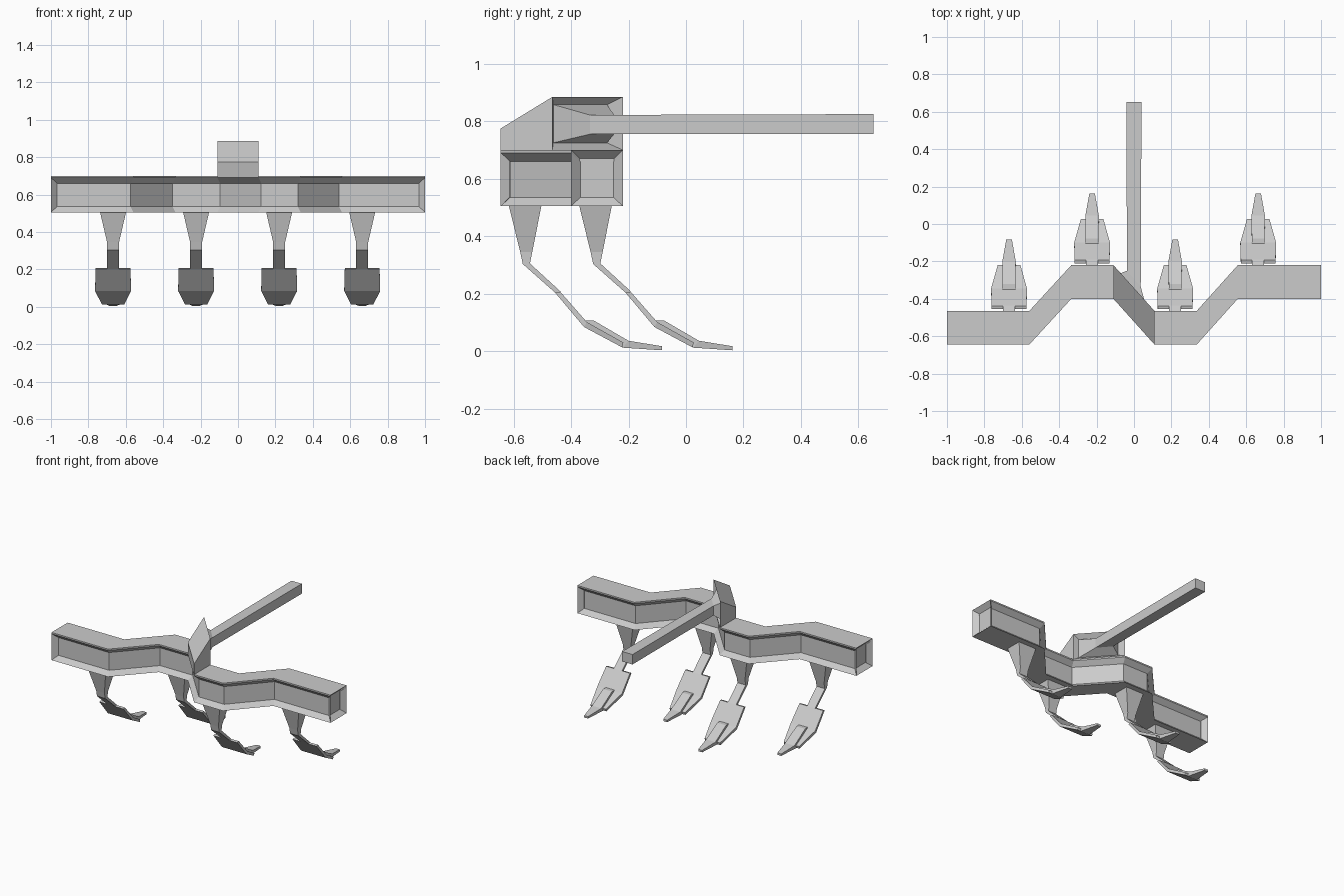
import bpy, bmesh
from mathutils import Vector

if "Cube" in bpy.data.objects:
    bpy.data.objects.remove(bpy.data.objects["Cube"])


def loft(bm, rings):
    """Skin a list of equal-length rings, cap both ends; returns side faces per ring edge and caps."""
    vs = [[bm.verts.new(p) for p in r] for r in rings]
    n = len(rings[0])
    sides = [[] for _ in range(n)]
    for a, b in zip(vs, vs[1:]):
        for k in range(n):
            j = (k + 1) % n
            sides[k].append(bm.faces.new((a[k], a[j], b[j], b[k])))
    caps = [bm.faces.new(vs[0]), bm.faces.new(vs[-1])]
    bmesh.ops.recalc_face_normals(bm, faces=bm.faces[:])
    return sides, caps


def finish(bm, name):
    bmesh.ops.recalc_face_normals(bm, faces=bm.faces[:])
    me = bpy.data.meshes.new(name)
    bm.to_mesh(me)
    bm.free()
    ob = bpy.data.objects.new(name, me)
    bpy.context.collection.objects.link(ob)
    return ob


# Zig-zag frame beam with recessed panels on front, back and ends
F, B, D = -0.645, -0.40, 0.18
path = [(-1, F), (-0.56, F), (-0.335, B), (-0.11, B), (0.11, F), (0.335, F), (0.555, B), (1, B)]
bm = bmesh.new()
rings = [[(x, y, 0.505), (x, y, 0.69), (x, y, 0.70),
          (x, y + D, 0.70), (x, y + D, 0.69), (x, y + D, 0.505)] for x, y in path]
sides, caps = loft(bm, rings)
for group in (sides[0], sides[4], [caps[0]], [caps[1]]):
    bmesh.ops.inset_region(bm, faces=group, thickness=0.03, depth=-0.032,
                           use_boundary=True, use_even_offset=True)
finish(bm, "frame_beam")

# Hitch block on the middle diagonal; its recessed back face runs out into the drawbar
def quad(xl, yl, xr, yr, z0, z1):
    return [(xl, yl, z0), (xr, yr, z0), (xr, yr, z1), (xl, yl, z1)]

bm = bmesh.new()
loft(bm, [quad(-0.11, -0.40, 0.11, F, 0.70, 0.775),
          quad(-0.11, -0.22, 0.11, -0.465, 0.70, 0.885),
          quad(-0.10, -0.275, 0.07, -0.462, 0.725, 0.858),
          quad(-0.038, -0.25, 0.036, -0.335, 0.755, 0.822),
          quad(-0.04, 0.652, 0.04, 0.652, 0.755, 0.825)])
finish(bm, "hitch_block_and_drawbar")


# Tine parts: each station is (y, z) front/lower, (y, z) back/upper, half width; y relative to tine
def strip(bm, stations):
    loft(bm, [[(-w, y0, z0), (w, y0, z0), (w, y1, z1), (-w, y1, z1)]
              for y0, z0, y1, z1, w in stations])

bm = bmesh.new()
# leg and shank
strip(bm, [(-0.062, 0.508, 0.052, 0.508, 0.07),
           (-0.022, 0.345, 0.020, 0.345, 0.032),
           (-0.013, 0.303, 0.012, 0.305, 0.032),
           (0.100, 0.203, 0.119, 0.207, 0.032)])
# wide share plate
strip(bm, [(0.100, 0.203, 0.117, 0.207, 0.093),
           (0.200, 0.084, 0.210, 0.101, 0.096),
           (0.333, 0.013, 0.337, 0.030, 0.060)])
# narrow point
strip(bm, [(0.199, 0.085, 0.205, 0.107, 0.034),
           (0.203, 0.083, 0.233, 0.107, 0.034),
           (0.335, 0.012, 0.355, 0.036, 0.036),
           (0.472, 0.003, 0.472, 0.017, 0.015)])
first = finish(bm, "tine_1")
first.location = (-0.668, F + 0.09, 0)
for i, (x, y) in enumerate([(-0.224, B), (0.22, F), (0.664, B)], 2):
    t = bpy.data.objects.new(f"tine_{i}", first.data)
    t.location = Vector((x, y + 0.09, 0))
    bpy.context.collection.objects.link(t)
